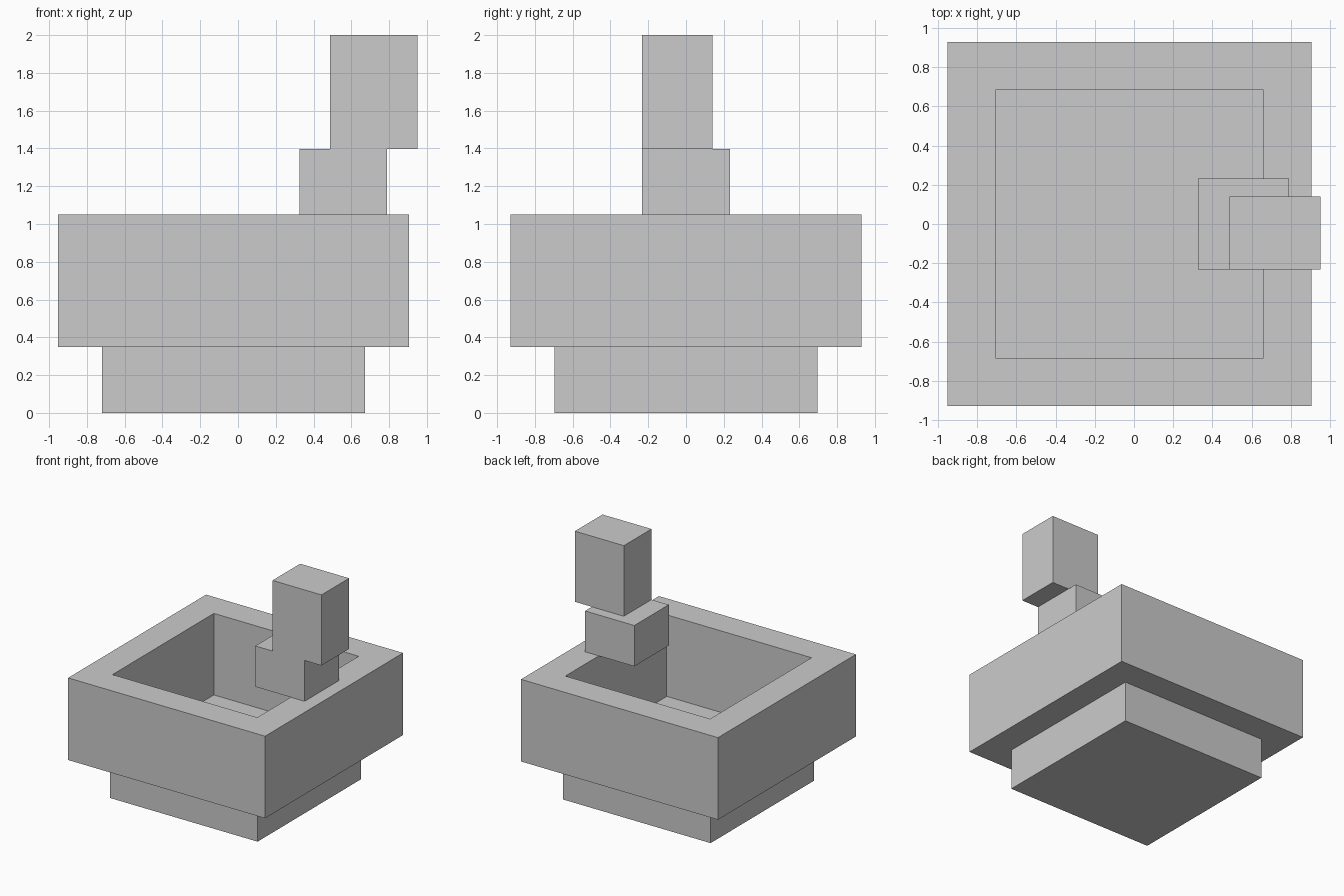
import bpy
import bmesh
from mathutils import Vector

if "Cube" in bpy.data.objects:
    bpy.data.objects.remove(bpy.data.objects["Cube"], do_unlink=True)

# Single flat colour
grey = bpy.data.materials.new("light_grey")
grey.use_nodes = True
grey.diffuse_color = (0.6, 0.6, 0.6, 1)
grey.node_tree.nodes["Principled BSDF"].inputs["Base Color"].default_value = (0.6, 0.6, 0.6, 1)


def box(name, x, y, z):
    """Box spanning the given (min, max) ranges, returned with its bmesh."""
    bm = bmesh.new()
    bmesh.ops.create_cube(bm, size=1)
    for v in bm.verts:
        v.co = Vector([r[0] if c < 0 else r[1] for c, r in zip(v.co, (x, y, z))])
    mesh = bpy.data.meshes.new(name)
    mesh.materials.append(grey)
    obj = bpy.data.objects.new(name, mesh)
    bpy.context.collection.objects.link(obj)
    return obj, bm


def finish(obj, bm):
    bmesh.ops.recalc_face_normals(bm, faces=bm.faces)
    bm.to_mesh(obj.data)
    bm.free()


# Square foot
finish(*box("foot", (-0.72, 0.673), (-0.697, 0.697), (0, 0.35)))

# Wide basin with a deep square well sunk into its top
basin, bm = box("basin", (-0.952, 0.906), (-0.929, 0.929), (0.35, 1.05))
top = max(bm.faces, key=lambda f: f.calc_center_median().z)
bmesh.ops.inset_region(bm, faces=[top], thickness=0.348)
walls = bmesh.ops.extrude_face_region(bm, geom=[top])
floor_verts = [g for g in walls["geom"] if isinstance(g, bmesh.types.BMVert)]
bmesh.ops.delete(bm, geom=[top], context="FACES_ONLY")
bmesh.ops.translate(bm, verts=floor_verts, vec=(0, 0, -0.695))
finish(basin, bm)

# Two stacked blocks on the left rim
finish(*box("lower_block", (0.325, 0.79), (-0.232, 0.232), (1.05, 1.398)))
finish(*box("upper_block", (0.488, 0.95), (-0.232, 0.14), (1.398, 2)))
